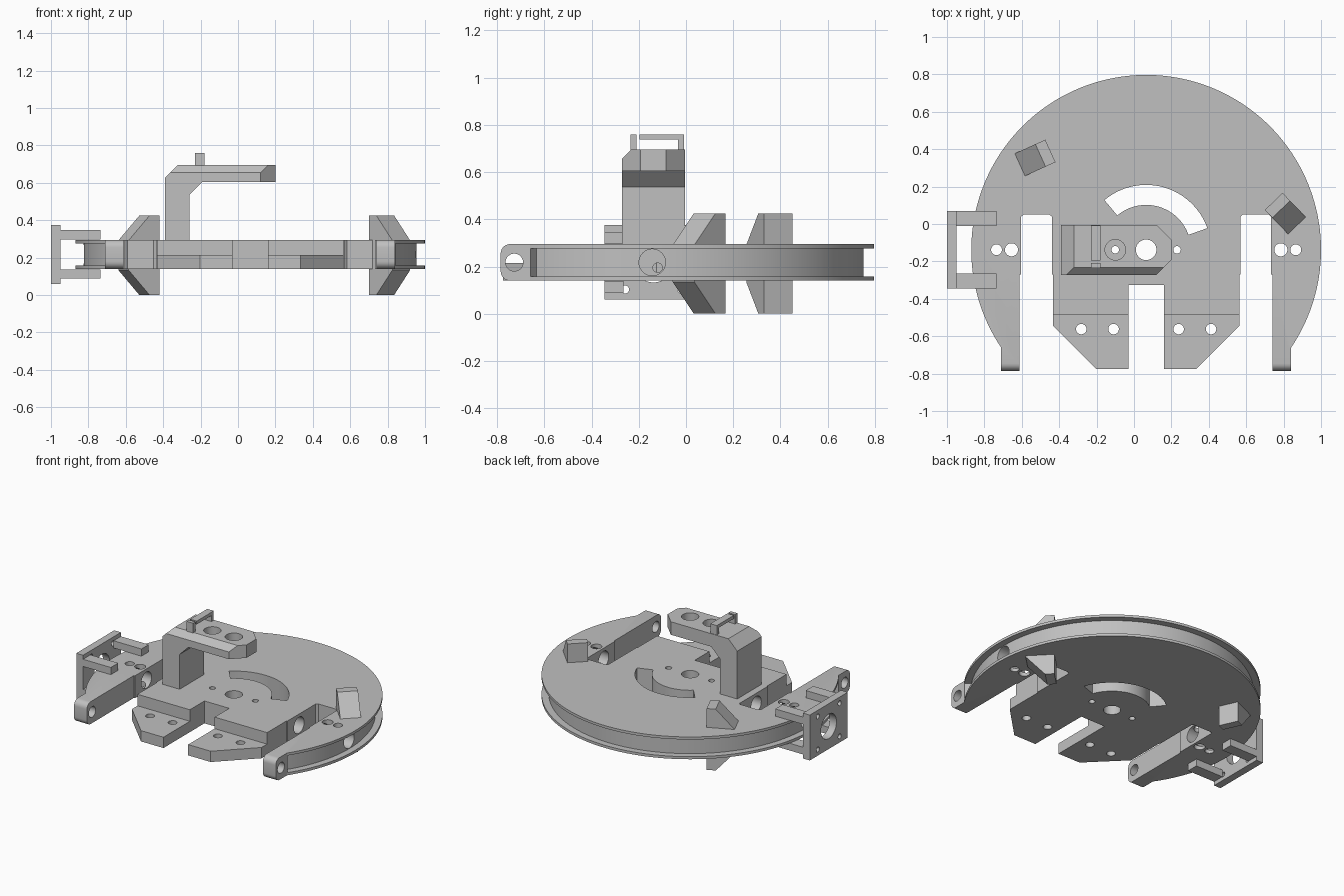
import bpy, bmesh
from math import radians, sin, cos, pi
from mathutils import Vector, Matrix

cube = bpy.data.objects.get("Cube")
if cube:
    bpy.data.objects.remove(cube)

grey = bpy.data.materials.new("plain grey")
grey.use_nodes = True
COLOUR = (0.53, 0.53, 0.53, 1)
grey.diffuse_color = COLOUR
grey.node_tree.nodes["Principled BSDF"].inputs["Base Color"].default_value = COLOUR

CX, CY = 0.065, -0.138           # disc centre
BOTTOM, TOP = 0.14, 0.295        # disc faces
MID = (BOTTOM + TOP) / 2


def make(name, bm):
    bmesh.ops.recalc_face_normals(bm, faces=bm.faces)
    mesh = bpy.data.meshes.new(name)
    bm.to_mesh(mesh)
    bm.free()
    mesh.materials.append(grey)
    ob = bpy.data.objects.new(name, mesh)
    bpy.context.collection.objects.link(ob)
    return ob


def prism_bm(points, lo, hi, axis="z"):
    """Extrude a closed outline along z, or an x-z outline along y."""
    place = {"z": lambda a, b, c: (a, b, c), "y": lambda a, b, c: (a, c, b)}[axis]
    bm = bmesh.new()
    face = bm.faces.new([bm.verts.new(place(a, b, lo)) for a, b in points])
    new = bmesh.ops.extrude_face_region(bm, geom=[face])["geom"]
    shift = Vector(place(0, 0, hi - lo))
    bmesh.ops.translate(bm, vec=shift, verts=[g for g in new if isinstance(g, bmesh.types.BMVert)])
    bmesh.ops.recalc_face_normals(bm, faces=bm.faces)
    return bm


def box(name, x, y, z):
    outline = [(x[0], y[0]), (x[1], y[0]), (x[1], y[1]), (x[0], y[1])]
    return make(name, prism_bm(outline, *z))


def rod(name, centre, r, length, axis="z"):
    bm = bmesh.new()
    turn = Matrix.Rotation(pi / 2, 4, "Y") if axis == "x" else Matrix()
    bmesh.ops.create_cone(bm, cap_ends=True, segments=40, radius1=r, radius2=r,
                          depth=length, matrix=Matrix.Translation(centre) @ turn)
    return make(name, bm)


def arc(r, start, end, n):
    angles = [radians(start + (end - start) * i / n) for i in range(n + 1)]
    return [(CX + r * cos(a), CY + r * sin(a)) for a in angles]


def sector(r1, r2, start, end, n):
    return arc(r2, start, end, n) + arc(r1, end, start, n)


def cut(ob, cutter):
    cutter.hide_render = True
    mod = ob.modifiers.new("cut", "BOOLEAN")
    mod.operation, mod.solver, mod.object = "DIFFERENCE", "EXACT", cutter
    bpy.context.view_layer.objects.active = ob
    bpy.ops.object.modifier_apply(modifier=mod.name)
    bpy.data.objects.remove(cutter)


def smooth(ob):
    bpy.ops.object.select_all(action="DESELECT")
    ob.select_set(True)
    bpy.context.view_layer.objects.active = ob
    bpy.ops.object.shade_smooth_by_angle(angle=radians(30))


# Disc with two side arms and two front feet; offsets are from the disc centre line
half = [(0.775, -0.785), (0.676, -0.785), (0.676, -0.27), (0.668, -0.27), (0.668, 0.04),
        (0.655, 0.05), (0.517, 0.05), (0.504, 0.04), (0.504, -0.27), (0.498, -0.27),
        (0.498, -0.545), (0.268, -0.775), (0.095, -0.775), (0.095, -0.325)]
outline = arc(0.935, -34, 214, 128)
outline += [(CX - x, y) for x, y in half] + [(CX + x, y) for x, y in reversed(half)]
bm = prism_bm(outline, BOTTOM, TOP)
# Rounded arm tips
tips = [e for e in bm.edges if all(v.co.y < -0.78 for v in e.verts)
        and abs(e.verts[0].co.z - e.verts[1].co.z) < 0.001]
bmesh.ops.bevel(bm, geom=tips, offset=0.04, segments=6, profile=0.5, affect="EDGES")
disc = make("grooved_disc", bm)

# Rim groove, curved slot and lowered feet
cut(disc, make("groove_cutter", prism_bm(sector(0.89, 1.06, -33.8, 213.8, 128), 0.158, 0.277)))
cut(disc, make("slot_cutter", prism_bm(sector(0.24, 0.347, 19.5, 130, 32), 0.1, 0.35)))
cut(disc, box("foot_cutter", (-0.46, 0.59), (-0.9, -0.485), (0.215, 0.4)))

# Vertical holes
for x, y, r in [(CX, CY, 0.055), (CX - 0.165, CY, 0.02), (CX + 0.165, CY, 0.02)]:
    cut(disc, rod("pivot_cutter", (x, y, MID), r, 0.4))
for s in (-1, 1):
    for dx, y, r in [(0.72, CY, 0.035), (0.8, CY, 0.029), (0.174, -0.562, 0.028), (0.347, -0.562, 0.028)]:
        cut(disc, rod("screw_cutter", (CX + s * dx, y, MID), r, 0.4))
    # Sideways holes through the arms and into the middle block
    cut(disc, rod("arm_tip_cutter", (CX + s * 0.75, -0.727, MID), 0.037, 0.4, "x"))
    cut(disc, rod("bore_cutter", (CX + s * 0.7, CY - 0.005, MID), 0.056, 0.65, "x"))
    cut(disc, rod("cable_cutter", (CX + s * 0.3, -0.12, 0.195), 0.02, 0.3, "x"))
smooth(disc)

# Overhanging arm on a post
profile = [(-0.39, 0.29), (-0.39, 0.627), (-0.322, 0.695), (0.2, 0.695), (0.2, 0.605),
           (-0.19, 0.605), (-0.258, 0.537), (-0.258, 0.29)]
bm = prism_bm(profile, -0.272, -0.005, "y")
for co, no in [((0, -0.272, 0.655), (0, -1, 1)), ((0.12, -0.272, 0), (1, -1, 0)),
               ((0.12, -0.005, 0), (1, 1, 0))]:
    geom = bm.verts[:] + bm.edges[:] + bm.faces[:]
    res = bmesh.ops.bisect_plane(bm, geom=geom, plane_co=co, plane_no=no, clear_outer=True)
    rim = [g for g in res["geom_cut"] if isinstance(g, bmesh.types.BMEdge)]
    bmesh.ops.holes_fill(bm, edges=rim)
arm = make("overhanging_arm", bm)
for x in (CX, CX - 0.165):
    cut(arm, rod("arm_hole_cutter", (x, CY, 0.65), 0.055, 0.3))
smooth(arm)

# Small clip on the arm
clip_x = (-0.23, -0.18)
box("clip_front_post", clip_x, (-0.235, -0.209), (0.69, 0.76))
box("clip_bar", clip_x, (-0.196, -0.009), (0.737, 0.76))
box("clip_rear_post", clip_x, (-0.034, -0.009), (0.69, 0.74))

# Motor bracket gripping the rim
plate = box("bracket_plate", (-1.0, -0.948), (-0.346, 0.07), (0.06, 0.375))
cut(plate, rod("motor_cutter", (-0.97, CY, MID), 0.085, 0.2, "x"))
for sy in (-1, 1):
    for sz in (-1, 1):
        cut(plate, rod("bolt_cutter", (-0.97, CY + sy * 0.12, MID + sz * 0.115), 0.017, 0.2, "x"))
smooth(plate)
for y in [(-0.346, -0.265), (-0.01, 0.07)]:
    box("bracket_upper_arm", (-0.95, -0.735), y, (0.297, 0.347))
    box("bracket_lower_arm", (-0.95, -0.735), y, (0.088, 0.138))

# Wedge stops above and below the disc
wedge = [(-0.091, 0.07), (-0.091, 0.212), (-0.033, 0.212), (0.091, 0.078), (0.091, 0.07)]
for x, y, angle in [(-0.53, 0.353, 204.4), (0.81, 0.055, -46)]:
    for side, name in [(1, "upper_wedge"), (-1, "lower_wedge")]:
        bm = prism_bm([(a, side * b) for a, b in wedge], -0.066, 0.066, "y")
        stand = Matrix.Translation((x, y, 0.2135)) @ Matrix.Rotation(radians(angle), 4, "Z")
        bmesh.ops.transform(bm, matrix=stand, verts=bm.verts)
        bm.verts.ensure_lookup_table()
        if side < 0:
            bmesh.ops.translate(bm, vec=(0, 0, -0.0015), verts=bm.verts)
        make(name, bm)
